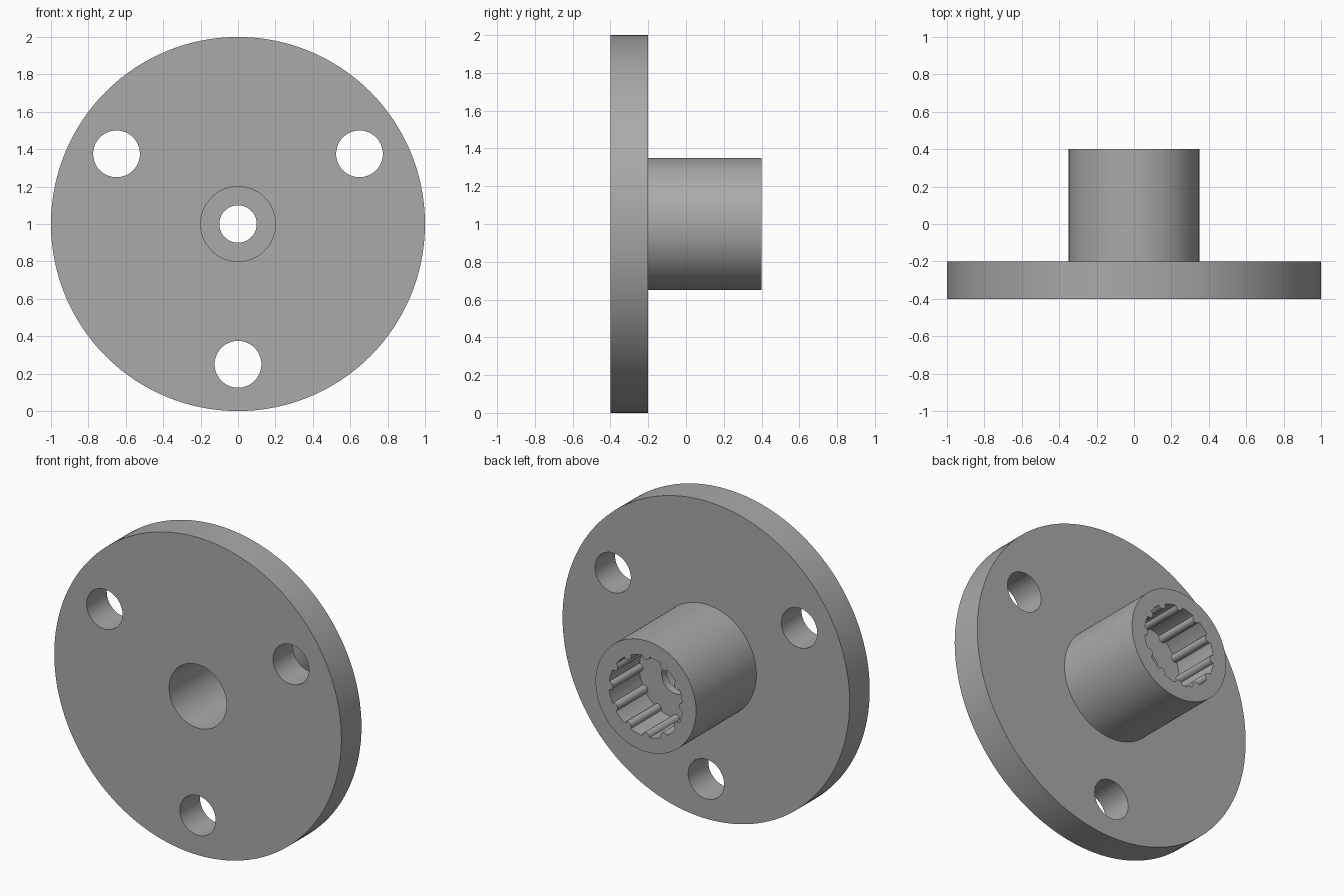
import bpy, bmesh, math
from mathutils import Matrix, Vector

if "Cube" in bpy.data.objects:
    bpy.data.objects.remove(bpy.data.objects["Cube"], do_unlink=True)

CENTRE = Vector((0, 0, 1))
TEETH = 12

steel = bpy.data.materials.new("grey steel")
steel.use_nodes = True
grey = (0.4, 0.4, 0.4, 1)
steel.diffuse_color = grey
steel.node_tree.nodes["Principled BSDF"].inputs["Base Color"].default_value = grey


def make_object(name, bm):
    bmesh.ops.recalc_face_normals(bm, faces=bm.faces)
    mesh = bpy.data.meshes.new(name)
    bm.to_mesh(mesh)
    bm.free()
    obj = bpy.data.objects.new(name, mesh)
    obj.data.materials.append(steel)
    bpy.context.collection.objects.link(obj)
    return obj


def prism(name, outline, y0, y1):
    """Extrude an (x, z) outline along y."""
    bm = bmesh.new()
    face = bm.faces.new([bm.verts.new((x, y0, z)) for x, z in outline])
    moved = bmesh.ops.extrude_face_region(bm, geom=[face])["geom"]
    verts = [v for v in moved if isinstance(v, bmesh.types.BMVert)]
    bmesh.ops.translate(bm, verts=verts, vec=(0, y1 - y0, 0))
    return make_object(name, bm)


def circle(radius, cx=0, cz=1, steps=64):
    turns = [math.tau * i / steps for i in range(steps)]
    return [(cx + radius * math.cos(a), cz + radius * math.sin(a)) for a in turns]


def cut(target, cutter):
    mod = target.modifiers.new(cutter.name, "BOOLEAN")
    mod.operation, mod.solver, mod.object = "DIFFERENCE", "EXACT", cutter
    bpy.context.view_layer.objects.active = target
    bpy.ops.object.modifier_apply(modifier=mod.name)
    bpy.data.objects.remove(cutter, do_unlink=True)


# Flange, hub, front counterbore and through hole as one turned profile (radius, y)
profile = [(0.1, 0.05), (0.2, 0.05), (0.2, -0.4), (1, -0.4), (1, -0.2),
           (0.35, -0.2), (0.35, 0.4), (0.1, 0.4)]
bm = bmesh.new()
ring = [bm.verts.new((r, y, 1)) for r, y in profile]
edges = [bm.edges.new((ring[i - 1], ring[i])) for i in range(len(ring))]
bmesh.ops.spin(bm, geom=ring + edges, cent=CENTRE, axis=(0, 1, 0),
               angle=math.tau, steps=128, use_merge=True)
bmesh.ops.remove_doubles(bm, verts=bm.verts, dist=0.0001)
body = make_object("flanged_hub", bm)

# Three bolt holes through the flange
for k in range(3):
    a = math.radians(120 * k - 90)
    hole = circle(0.125, 0.75 * math.cos(a), 1 + 0.75 * math.sin(a))
    cut(body, prism("bolt_hole", hole, -0.5, -0.1))

# Splined socket: a round bore with rounded ridges reaching inwards
bore, ridge = 0.255, 0.026
outline = []
for k in range(TEETH):
    mid = math.tau * k / TEETH
    half = ridge / bore
    for i in range(9):
        t = math.pi * i / 8
        r = bore - ridge * math.sin(t)
        a = mid - half * math.cos(t)
        outline.append((r * math.cos(a), 1 + r * math.sin(a)))
    for i in range(1, 6):
        a = mid + half + (math.tau / TEETH - 2 * half) * i / 6
        outline.append((bore * math.cos(a), 1 + bore * math.sin(a)))
cut(body, prism("spline_bore", outline, 0.1, 0.5))

# Smooth round walls with crisp rims
bpy.ops.object.select_all(action="DESELECT")
body.select_set(True)
bpy.context.view_layer.objects.active = body
bpy.ops.object.shade_smooth_by_angle(angle=math.radians(30))
